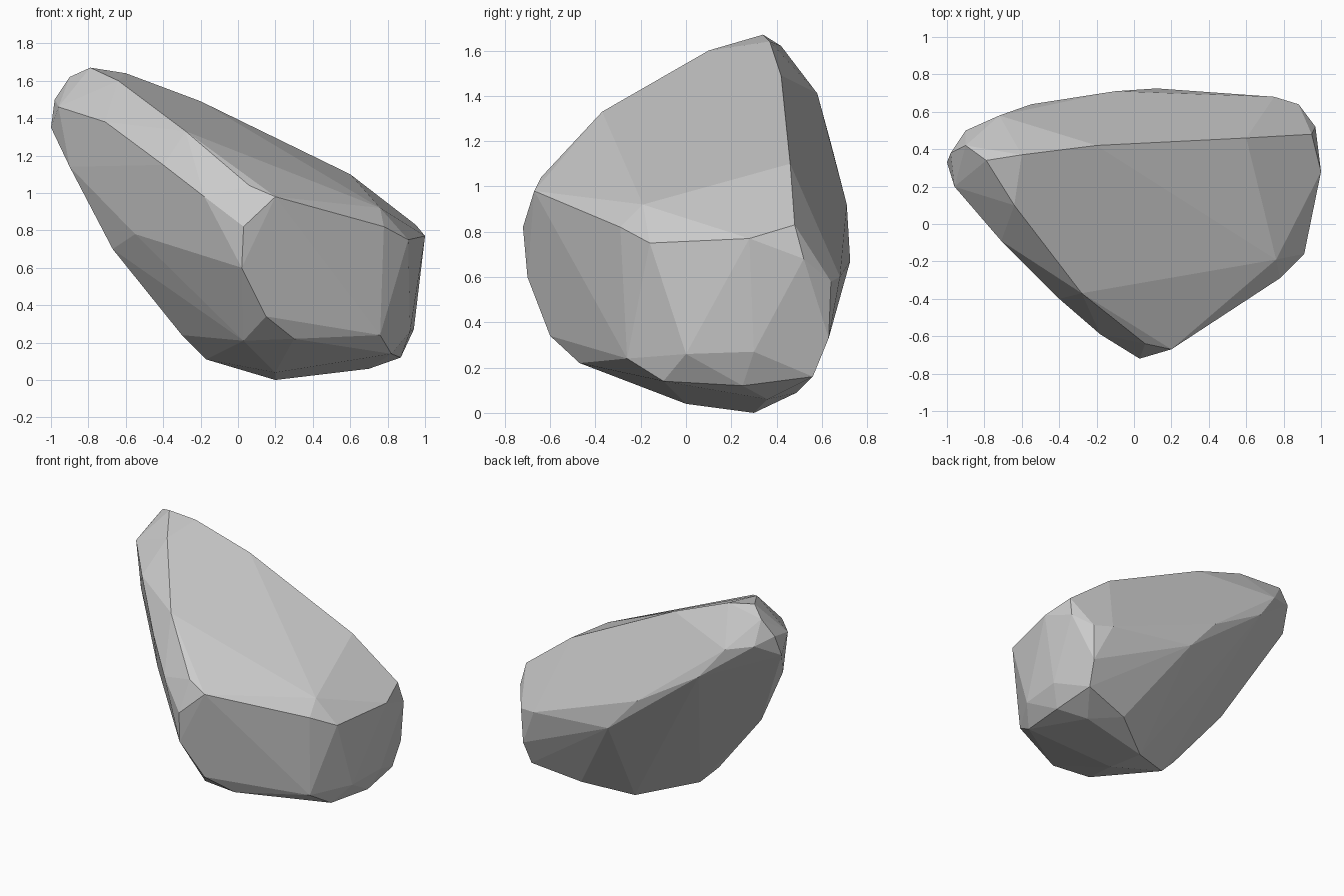
import bpy, bmesh

# Feature lines of the boulder; the convex hull spans the flat facets between them
lines = {
    "back_ridge": [(-.79, .34, 1.67), (-.6, .37, 1.64), (-.2, .42, 1.49),
                   (.6, .46, 1.10), (.95, .48, .83)],
    "tip": [(-.9, .42, 1.62), (-.98, .38, 1.5), (-1, .33, 1.35),
            (-.9, .5, 1.45), (-.72, .58, 1.41), (-.96, .2, 1.46)],
    "left_ridge": [(-.64, .1, 1.6), (-.71, -.09, 1.38), (-.28, -.37, 1.33), (-.4, -.4, 1.15),
                   (-.18, -.59, .98), (.06, -.64, 1.04)],
    "front_edge": [(.03, -.72, .82), (.2, -.67, .98),
                   (.76, -.19, .92), (.78, -.29, .82), (.91, -.16, .75)],
    "right_side": [(1, .28, .77), (.97, .52, .68), (.92, .0, .26),
                   (.94, .3, .27), (.87, .63, .33), (.88, .64, .58)],
    "back": [(.75, .68, .6), (.12, .725, .67), (-.1, .71, .92), (-.55, .64, 1.19)],
    "left_belly": [(-.9, .17, 1.14), (-.55, -.14, .78), (-.14, -.54, .73),
                   (.02, -.7, .6), (-.67, .09, .7), (-.3, .05, .24)],
    "base": [(.15, -.6, .34), (.3, -.47, .22), (.76, -.26, .24), (.03, -.42, .21),
             (-.17, .08, .11), (.2, .3, 0), (.2, 0, .04), (.7, .36, .06),
             (.82, -.1, .14), (.87, .25, .12), (.85, .56, .16), (.5, .49, .09)],
}

bm = bmesh.new()
for pts in lines.values():
    for p in pts:
        bm.verts.new(p)
bmesh.ops.convex_hull(bm, input=bm.verts[:])
loose = [v for v in bm.verts if not v.link_faces]
bmesh.ops.delete(bm, geom=loose, context='VERTS')

# Merge nearly coplanar triangles into broad facets
bmesh.ops.dissolve_limit(bm, angle_limit=.05, verts=bm.verts[:], edges=bm.edges[:])
bmesh.ops.recalc_face_normals(bm, faces=bm.faces[:])

mesh = bpy.data.meshes.new("boulder")
bm.to_mesh(mesh)
bm.free()
boulder = bpy.data.objects.new("boulder", mesh)
bpy.context.collection.objects.link(boulder)
